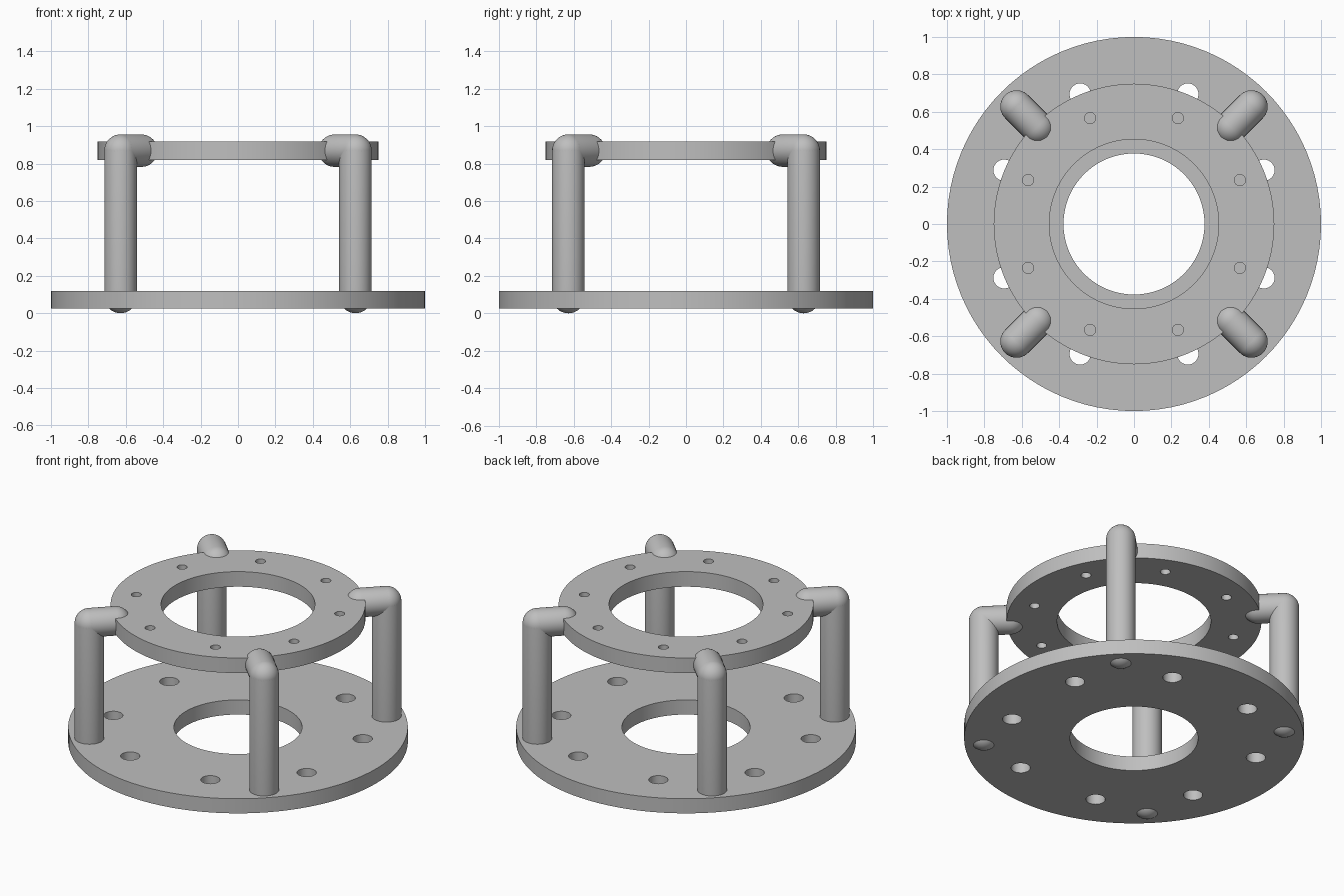
import bpy
import bmesh
from math import sin, cos, pi, radians
from mathutils import Matrix, Vector

default_cube = bpy.data.objects.get("Cube")
if default_cube:
    bpy.data.objects.remove(default_cube, do_unlink=True)

grey = bpy.data.materials.new("plain grey")
grey.use_nodes = True
grey.diffuse_color = (0.52, 0.52, 0.52, 1)
grey.node_tree.nodes["Principled BSDF"].inputs["Base Color"].default_value = grey.diffuse_color


def finish(bm, name):
    """Turn a bmesh into a shaded, coloured object."""
    bmesh.ops.recalc_face_normals(bm, faces=bm.faces)
    mesh = bpy.data.meshes.new(name)
    bm.to_mesh(mesh)
    bm.free()
    mesh.materials.append(grey)
    obj = bpy.data.objects.new(name, mesh)
    bpy.context.collection.objects.link(obj)
    bpy.ops.object.select_all(action='DESELECT')
    obj.select_set(True)
    bpy.context.view_layer.objects.active = obj
    bpy.ops.object.shade_smooth_by_angle(angle=radians(35))
    return obj


def circle_edges(bm, x, y, z, radius, sides):
    verts = [bm.verts.new((x + radius * cos(2 * pi * i / sides),
                           y + radius * sin(2 * pi * i / sides), z))
             for i in range(sides)]
    return [bm.edges.new((verts[i - 1], verts[i])) for i in range(sides)]


def flange(name, outer, inner, bottom, top, bolt_circle, bolt_radius):
    """Flat ring with a circle of eight bolt holes."""
    bm = bmesh.new()
    edges = circle_edges(bm, 0, 0, bottom, outer, 96)
    edges += circle_edges(bm, 0, 0, bottom, inner, 72)
    for i in range(8):
        a = pi / 8 + i * pi / 4
        edges += circle_edges(bm, bolt_circle * cos(a), bolt_circle * sin(a),
                              bottom, bolt_radius, 28)
    bmesh.ops.triangle_fill(bm, edges=edges, use_beauty=True, use_dissolve=False)
    ext = bmesh.ops.extrude_face_region(bm, geom=bm.faces[:], use_keep_orig=True)
    moved = [g for g in ext["geom"] if isinstance(g, bmesh.types.BMVert)]
    bmesh.ops.translate(bm, verts=moved, vec=(0, 0, top - bottom))
    return finish(bm, name)


def capsule(name, start, end, radius):
    """Round-ended rod between two points, spun from a half profile."""
    start, end = Vector(start), Vector(end)
    length = (end - start).length
    arc = [i * pi / 16 for i in range(9)]
    profile = [(radius * sin(a), -radius * cos(a)) for a in arc]
    profile += [(r, length - z) for r, z in reversed(profile)]
    bm = bmesh.new()
    verts = [bm.verts.new((r, 0, z)) for r, z in profile]
    edges = [bm.edges.new(pair) for pair in zip(verts, verts[1:])]
    bmesh.ops.spin(bm, geom=verts + edges, axis=(0, 0, 1), cent=(0, 0, 0),
                   angle=2 * pi, steps=40)
    bmesh.ops.remove_doubles(bm, verts=bm.verts, dist=0.0001)
    turn = (end - start).to_track_quat('Z', 'Y').to_matrix().to_4x4()
    bm.transform(Matrix.Translation(start) @ turn)
    return finish(bm, name)


# Base and upper rings
flange("base_flange", 1.0, 0.377, 0.025, 0.12, 0.752, 0.057)
flange("upper_ring", 0.75, 0.453, 0.82, 0.918, 0.613, 0.03)

# Four bent supports: an upright leg and an inward arm each
rod, foot, elbow = 0.087, 0.087, 0.869
for side, sx in (("left", 1), ("right", -1)):
    for end, sy in (("front", -1), ("back", 1)):
        corner = (0.628 * sx, 0.628 * sy, elbow)
        capsule(f"{end}_{side}_leg", (corner[0], corner[1], foot), corner, rod)
        capsule(f"{end}_{side}_arm", corner, (0.517 * sx, 0.517 * sy, elbow), rod)
